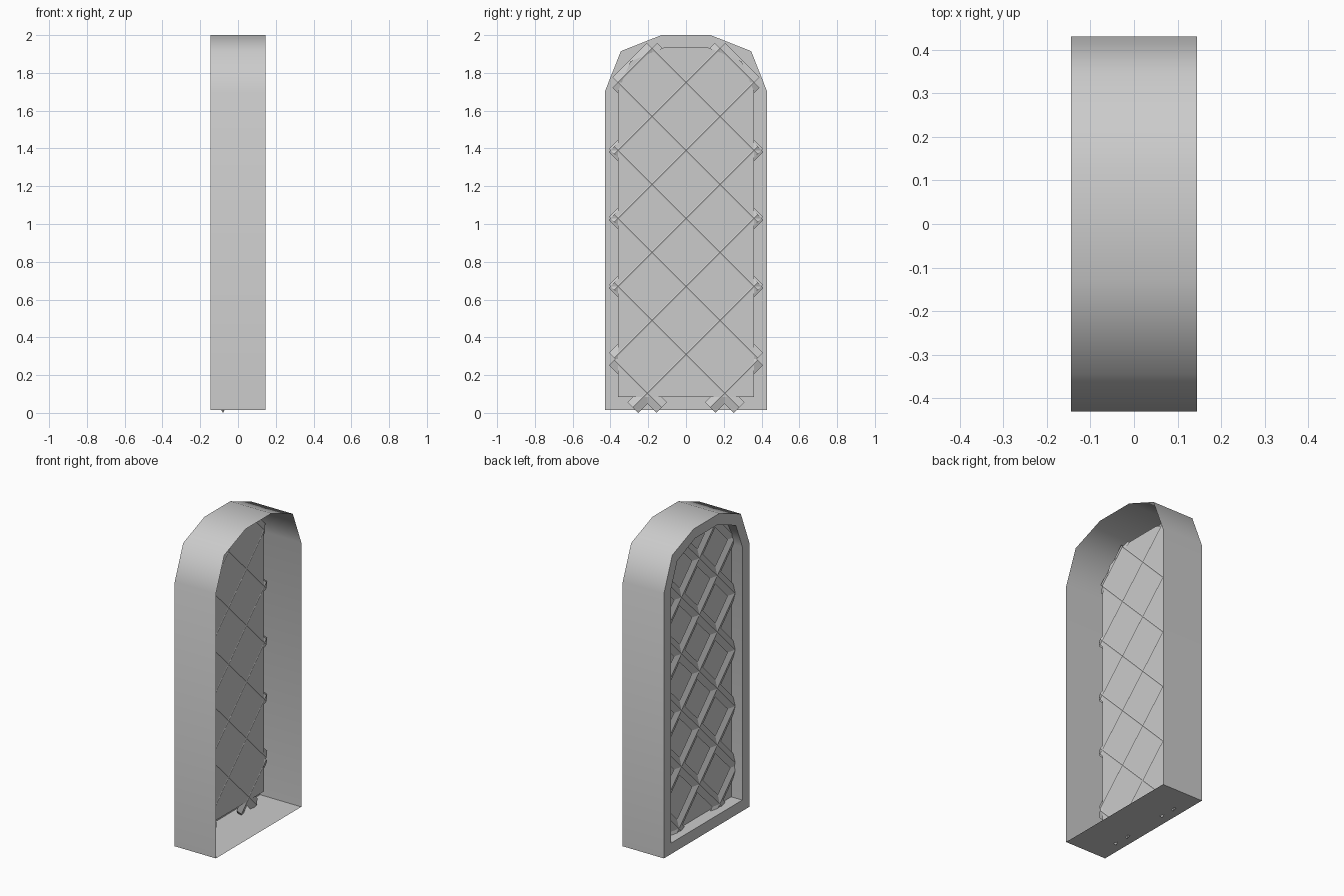
import bpy, bmesh, math
from mathutils import Vector

if "Cube" in bpy.data.objects:
    bpy.data.objects.remove(bpy.data.objects["Cube"])

X_BACK, X_OPEN, X_PANE, X_BAR = -0.145, 0.145, -0.067, -0.08


def mirrored(half):
    """Closed (y, z) outline from its right half, bottom to top."""
    return half + [(-y, z) for y, z in reversed(half)]


outer = mirrored([(0.43, 0.015), (0.43, 1.70), (0.345, 1.915), (0.13, 2.0)])
inner = mirrored([(0.36, 0.085), (0.36, 1.70), (0.295, 1.86), (0.115, 1.935)])
bar_limit = mirrored([(0.38, 0.028), (0.38, 1.70), (0.313, 1.875), (0.12, 1.955)])


def finish(name, bm, smooth):
    me = bpy.data.meshes.new(name)
    bm.to_mesh(me)
    bm.free()
    ob = bpy.data.objects.new(name, me)
    bpy.context.collection.objects.link(ob)
    if smooth:
        bpy.context.view_layer.objects.active = ob
        ob.select_set(True)
        bpy.ops.object.shade_smooth_by_angle(angle=math.radians(50))
        ob.select_set(False)
    return ob


def ring(bm, outline, x):
    return [bm.verts.new((x, y, z)) for y, z in outline]


def bridge(bm, a, b):
    n = len(a)
    for i in range(n):
        j = (i + 1) % n
        bm.faces.new((a[i], a[j], b[j], b[i]))


# Frame: open outer shell, lip on the -x side, inner reveal back to the pane
bm = bmesh.new()
rings = [ring(bm, outer, X_OPEN), ring(bm, outer, X_BACK),
         ring(bm, inner, X_BACK), ring(bm, inner, X_PANE)]
for a, b in zip(rings, rings[1:]):
    bridge(bm, a, b)
bmesh.ops.recalc_face_normals(bm, faces=bm.faces)
bm.normal_update()
# make the outer wall point outward
probe = max(bm.faces, key=lambda f: f.calc_center_median().y)
if probe.normal.y < 0:
    bmesh.ops.reverse_faces(bm, faces=bm.faces)
finish("window_frame", bm, True)

# Pane
bm = bmesh.new()
bm.faces.new(list(reversed(ring(bm, inner, X_PANE))))
finish("window_pane", bm, False)


def clip(p, d, poly):
    """Ends of the line p + t*d inside a convex counter-clockwise outline."""
    t0, t1 = -10.0, 10.0
    for i, a in enumerate(poly):
        a, b = Vector(a), Vector(poly[(i + 1) % len(poly)])
        n = Vector((a.y - b.y, b.x - a.x))
        den, num = n.dot(d), n.dot(a - p)
        if den > 1e-9:
            t0 = max(t0, num / den)
        elif den < -1e-9:
            t1 = min(t1, num / den)
    return p + d * t0, p + d * t1


# Lattice: flat diamond-section bars crossing at 45 degrees
bm = bmesh.new()
HALF_W, HALF_T = 0.04, 0.015
offsets = [-0.10] + [0.31 + 0.36 * k for k in range(6)]
for side in (1, -1):
    d = Vector((side, 1)).normalized()
    n = Vector((-d.y, d.x))
    for c in offsets:
        ends = []
        for e in clip(Vector((0, c)), d, bar_limit):
            l, r = e + n * HALF_W, e - n * HALF_W
            ends.append([bm.verts.new(v) for v in (
                (X_BAR, l.x, l.y), (X_BAR - HALF_T, e.x, e.y),
                (X_BAR, r.x, r.y), (X_BAR + HALF_T, e.x, e.y))])
        bridge(bm, *ends)
        bm.faces.new(ends[0])
        bm.faces.new(list(reversed(ends[1])))
bmesh.ops.recalc_face_normals(bm, faces=bm.faces)
finish("lattice_bars", bm, False)
